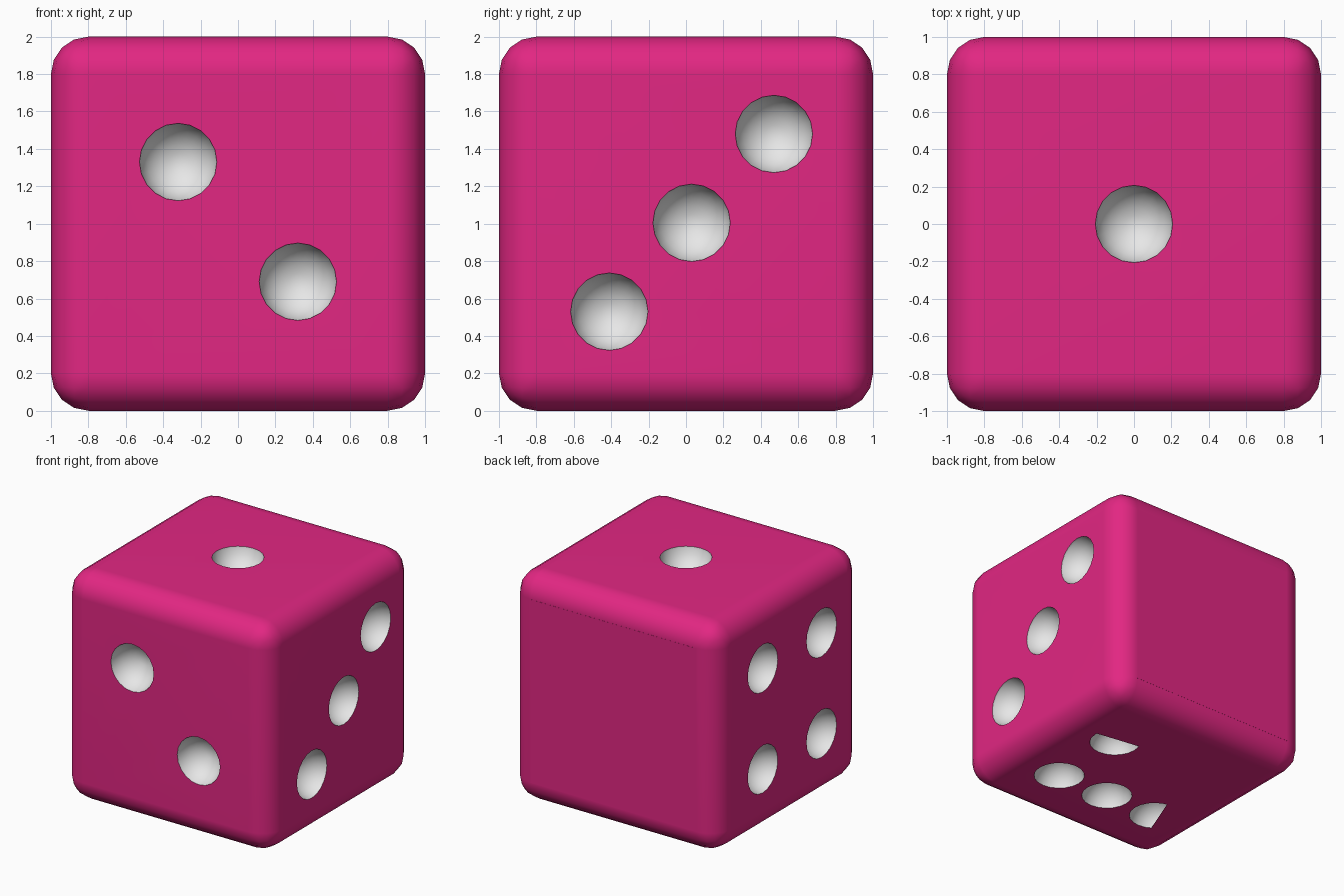
import bpy, bmesh, math
from mathutils import Vector, Matrix

if "Cube" in bpy.data.objects:
    bpy.data.objects.remove(bpy.data.objects["Cube"])


def material(name, rgb):
    m = bpy.data.materials.new(name)
    m.diffuse_color = (*rgb, 1)
    m.use_nodes = True
    m.node_tree.nodes["Principled BSDF"].inputs["Base Color"].default_value = m.diffuse_color
    return m


PINK = material("pink", (0.76, 0.02, 0.225))
WHITE = material("white", (0.80, 0.80, 0.80))


def add_object(name, bm):
    bmesh.ops.recalc_face_normals(bm, faces=bm.faces)
    me = bpy.data.meshes.new(name)
    bm.to_mesh(me)
    bm.free()
    me.materials.append(PINK)
    me.materials.append(WHITE)
    ob = bpy.data.objects.new(name, me)
    bpy.context.collection.objects.link(ob)
    return ob


# Rounded cube body
bm = bmesh.new()
bmesh.ops.create_cube(bm, size=2, matrix=Matrix.Translation((0, 0, 1)))
bmesh.ops.bevel(bm, geom=bm.edges[:], offset=0.2, segments=4, profile=0.5,
                affect='EDGES')
body = add_object("die_body", bm)

# Pip centres, relative to the cube centre, grouped by outward normal
q = 0.42
pips = {
    (0, 0, 1): [(0, 0, 1)],
    (0, -1, 0): [(-0.32, -1, 0.33), (0.32, -1, -0.31)],
    (1, 0, 0): [(1, -0.41, -0.47), (1, 0.03, 0.005), (1, 0.47, 0.48)],
    (-1, 0, 0): [(-1, y, z) for y in (0.37, -0.44) for z in (-0.44, 0.44)],
    (0, 1, 0): [(0, 1, 0)] + [(x, 1, z) for x in (-q, q) for z in (-q, q)],
    (0, 0, -1): [(x, y, -1) for x in (-0.53, -0.02, 0.49) for y in (-0.37, 0.34)],
}

# Ball cutters for the pips
RIM, DEPTH = 0.208, 0.18
OUT = (RIM ** 2 - DEPTH ** 2) / (2 * DEPTH)
bm = bmesh.new()
for normal, centres in pips.items():
    n = Vector(normal)
    rot = n.to_track_quat('Z', 'Y').to_matrix().to_4x4()
    for c in centres:
        pos = Vector(c) + n * OUT + Vector((0, 0, 1))
        bmesh.ops.create_uvsphere(bm, u_segments=20, v_segments=14,
                                  radius=DEPTH + OUT,
                                  matrix=Matrix.Translation(pos) @ rot)
for f in bm.faces:
    f.material_index = 1
cutter = add_object("pip_cutter", bm)
cutter.hide_render = True

# Carve the pips
bpy.context.view_layer.objects.active = body
body.select_set(True)
cut = body.modifiers.new("pips", 'BOOLEAN')
cut.operation = 'DIFFERENCE'
cut.solver = 'EXACT'
cut.object = cutter
bpy.ops.object.modifier_apply(modifier=cut.name)
bpy.data.objects.remove(cutter)
bpy.ops.object.shade_smooth_by_angle(angle=math.radians(30))
wn = body.modifiers.new("even_shading", 'WEIGHTED_NORMAL')
wn.keep_sharp = True


# Thin skins closing the back pips and part of the bottom pips
def skin(name, points, normal):
    bm = bmesh.new()
    n = Vector(normal)
    face = bm.faces.new([bm.verts.new(Vector(p) - n * 0.001) for p in points])
    ext = bmesh.ops.extrude_face_region(bm, geom=[face])
    bmesh.ops.translate(bm, vec=n * 0.002,
                        verts=[v for v in ext["geom"] if isinstance(v, bmesh.types.BMVert)])
    return add_object(name, bm)


skin("back_skin", [(-0.8, 1, 0.2), (0.8, 1, 0.2), (0.8, 1, 1.8), (-0.8, 1, 1.8)],
     (0, 1, 0))
outline = [(0.8, 0.34), (0.71, 0.354), (0.34, 0.41), (0.26, 0.42), (0.25, 0.05),
           (-0.30, 0.0), (-0.48, -0.13), (-0.63, -0.51), (-0.68, -0.65),
           (-0.8, -0.65), (-0.8, 0.8), (0.8, 0.8)]
skin("bottom_skin", [(x, y, 0.001) for x, y in outline], (0, 0, -1))
